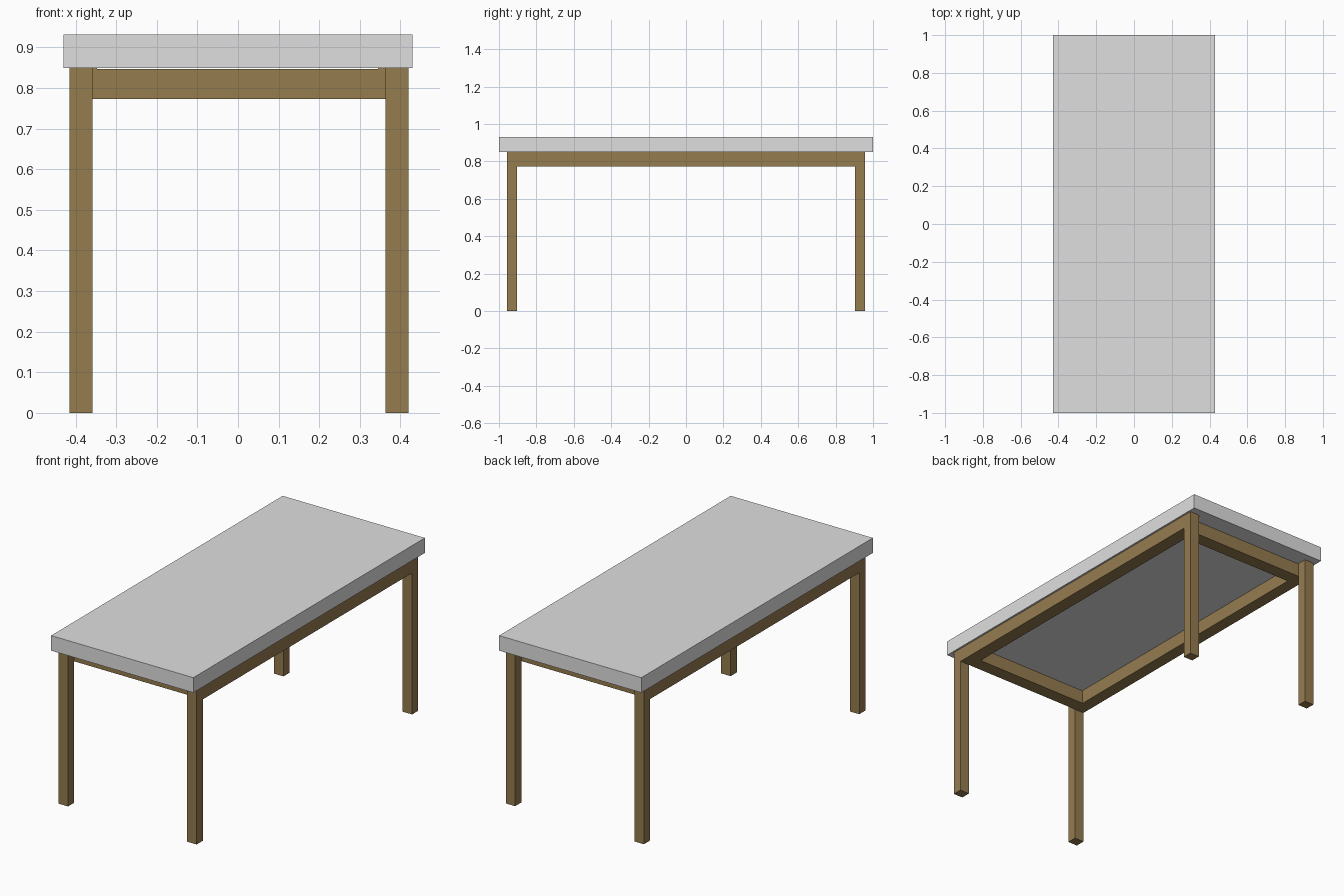
import bpy

if "Cube" in bpy.data.objects:
    bpy.data.objects.remove(bpy.data.objects["Cube"])


def material(name, rgb):
    m = bpy.data.materials.new(name)
    m.diffuse_color = (*rgb, 1.0)
    m.use_nodes = True
    m.node_tree.nodes["Principled BSDF"].inputs["Base Color"].default_value = m.diffuse_color
    return m


grey = material("pale grey", (0.74, 0.74, 0.74))
wood = material("brown wood", (0.30, 0.20, 0.078))


def box(name, x, y, z, mat):
    """Box between the given (low, high) ranges."""
    size = [b - a for a, b in (x, y, z)]
    mid = [(a + b) / 2 for a, b in (x, y, z)]
    bpy.ops.mesh.primitive_cube_add(size=1, location=mid)
    ob = bpy.context.object
    ob.name = name
    ob.scale = size
    bpy.ops.object.transform_apply(location=False, rotation=False, scale=True)
    ob.data.materials.append(mat)
    return ob


# Thick slab top
box("table_top", (-0.43, 0.43), (-1.0, 1.0), (0.849, 0.931), grey)

sides = {"left": ((-0.415, -0.358), (-0.415, -0.347)),
         "right": ((0.363, 0.42), (0.345, 0.42))}
ends = {"front": ((-0.957, -0.904), (-0.904, -0.83)),
        "back": ((0.904, 0.957), (0.83, 0.904))}
apron_z = (0.773, 0.849)

# Four square legs
for side, (leg_x, _) in sides.items():
    for end, (leg_y, _) in ends.items():
        box(f"{end}_{side}_leg", leg_x, leg_y, (0.0, 0.849), wood)

# Long rails between the legs
for side, (_, rail_x) in sides.items():
    box(f"{side}_rail", rail_x, (-0.904, 0.904), apron_z, wood)

# Short cross rails just behind the legs
for end, (_, rail_y) in ends.items():
    box(f"{end}_rail", (-0.347, 0.345), rail_y, (0.773, 0.847), wood)
